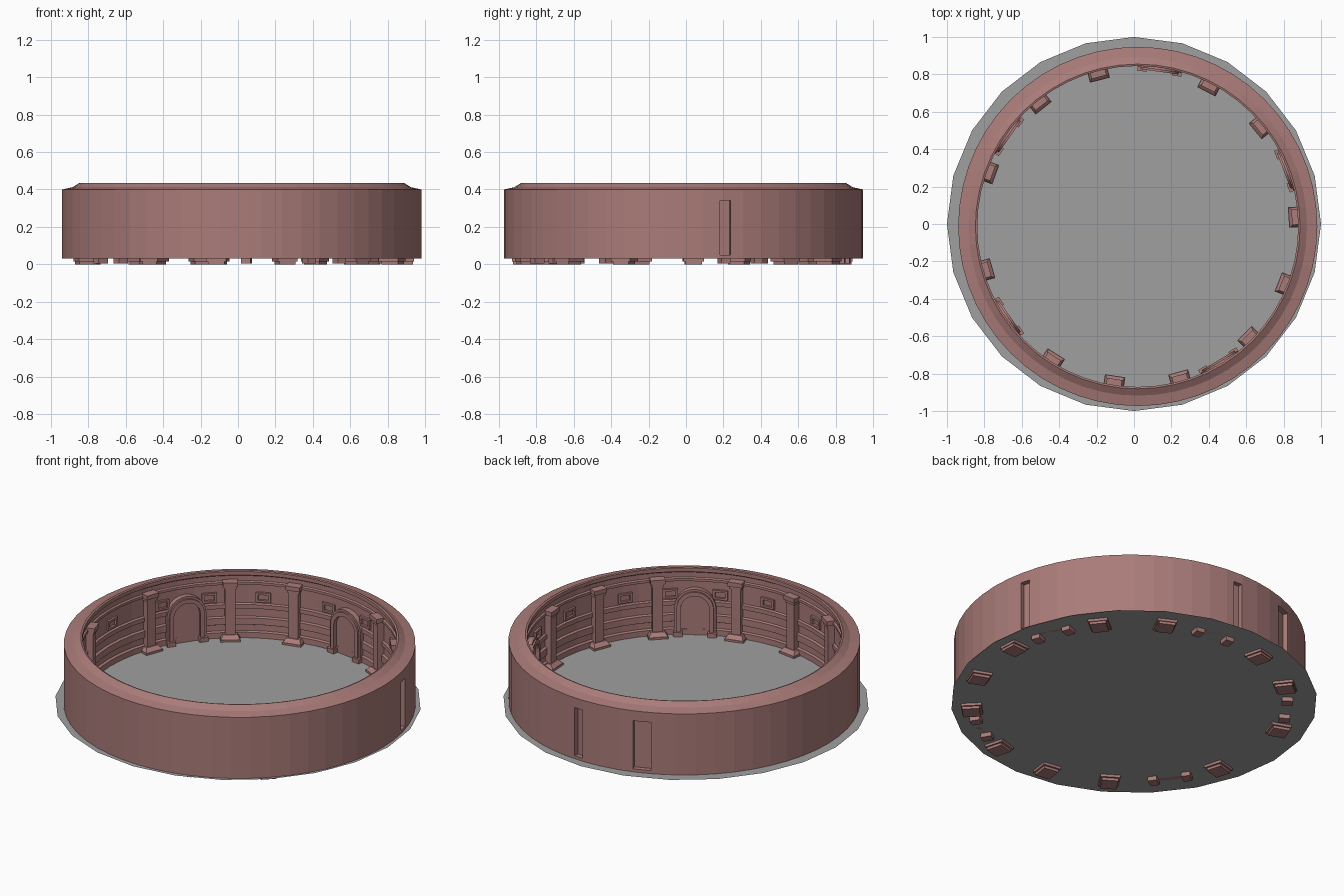
import bpy, bmesh
from math import pi, sin, cos, radians
from mathutils import Matrix, Vector

cube = bpy.data.objects.get("Cube")
if cube:
    bpy.data.objects.remove(cube)

CENTRE = Vector((0.02, -0.013, 0))
COLUMNS = [3.4, 39, 63, 104.5, 128.5, 160, 196, 237.4, 261.4, 285.5, 315, 338.5]
ARCHES = [20.8, 82, 145, 215, 301]
SLOTS = [(13.5, 0.058), (88, 0.055), (111, 0.1), (189, 0.1)]


def material(name, colour):
    m = bpy.data.materials.new(name)
    m.use_nodes = True
    m.diffuse_color = colour
    m.node_tree.nodes["Principled BSDF"].inputs["Base Color"].default_value = colour
    return m


STONE = material("red stone", (0.40, 0.20, 0.19, 1))
GROUND = material("grey ground", (0.35, 0.35, 0.35, 1))


def finish(bm, name, mat):
    bmesh.ops.recalc_face_normals(bm, faces=bm.faces[:])
    mesh = bpy.data.meshes.new(name)
    bm.to_mesh(mesh)
    bm.free()
    mesh.materials.append(mat)
    ob = bpy.data.objects.new(name, mesh)
    bpy.context.scene.collection.objects.link(ob)
    return ob


def around(angle):
    """Frame whose x points outward and y along the wall."""
    return Matrix.Translation(CENTRE) @ Matrix.Rotation(radians(angle), 4, "Z")


def box(bm, angle, r0, r1, width, z0, z1, side=0, taper=1):
    verts = bmesh.ops.create_cube(bm, size=1)["verts"]
    for v in verts:
        k = taper if v.co.z > 0 else 1
        x = r1 if v.co.x > 0 else r1 - (r1 - r0) * k
        v.co = around(angle) @ Vector((x, side + v.co.y * width * k,
                                       z1 if v.co.z > 0 else z0))


def arch_strip(bm, angle, r0, r1, inner, outer, spring=0.195, steps=12):
    """Half-round arch on straight legs, with a rectangular section."""
    path = [(1, 0.03, 0)]
    path += [(cos(pi * i / steps), spring, sin(pi * i / steps)) for i in range(steps + 1)]
    path += [(-1, 0.03, 0)]
    rings = []
    for side, z, rise in path:
        rings.append([bm.verts.new(around(angle) @ Vector((r, side * w, z + rise * w)))
                      for r, w in ((r0, inner), (r0, outer), (r1, outer), (r1, inner))])
    for a, b in zip(rings, rings[1:]):
        for i in range(4):
            j = (i + 1) % 4
            bm.faces.new((a[i], a[j], b[j], b[i]))
    bm.faces.new(rings[0])
    bm.faces.new(rings[-1])


# Ground disc
bm = bmesh.new()
bmesh.ops.create_circle(bm, cap_ends=True, radius=1, segments=24,
                        matrix=Matrix.Translation((0, 0, 0.03)))
finish(bm, "ground_disc", GROUND)

# Ring wall: outer face, sloped coping, moulded inner face
profile = [(0.96, 0.032), (0.96, 0.40), (0.905, 0.412), (0.868, 0.435), (0.858, 0.432),
           (0.858, 0.41), (0.874, 0.40), (0.874, 0.37), (0.864, 0.365), (0.864, 0.35),
           (0.878, 0.345), (0.878, 0.235), (0.866, 0.23), (0.866, 0.205), (0.878, 0.20),
           (0.878, 0.155), (0.864, 0.15), (0.864, 0.11), (0.874, 0.105), (0.874, 0.07),
           (0.86, 0.065), (0.86, 0.032)]
SEGMENTS = 56
bm = bmesh.new()
rings = [[bm.verts.new(around(360 * s / SEGMENTS) @ Vector((r, 0, z))) for r, z in profile]
         for s in range(SEGMENTS)]
for s in range(SEGMENTS):
    a, b = rings[s], rings[(s + 1) % SEGMENTS]
    for i in range(len(profile)):
        j = (i + 1) % len(profile)
        bm.faces.new((a[i], a[j], b[j], b[i]))
wall = finish(bm, "ring_wall", STONE)

# Tall shallow slots cut into the outer face
bm = bmesh.new()
for angle, width in SLOTS:
    box(bm, angle, 0.93, 1.0, width, 0.05, 0.34)
cutter = finish(bm, "slot_cutter", STONE)
cutter.hide_render = True
mod = wall.modifiers.new("slots", "BOOLEAN")
mod.operation = "DIFFERENCE"
mod.solver = "EXACT"
mod.object = cutter
bpy.context.view_layer.objects.active = wall
bpy.ops.object.modifier_apply(modifier=mod.name)
bpy.data.objects.remove(cutter)

# Pilasters: footing, plinth, shaft and stepped capital
bm = bmesh.new()
for a in COLUMNS:
    box(bm, a, 0.82, 0.915, 0.09, 0.0, 0.015)
    box(bm, a, 0.808, 0.92, 0.11, 0.015, 0.042)
    box(bm, a, 0.81, 0.90, 0.105, 0.042, 0.062, taper=0.75)
    box(bm, a, 0.838, 0.90, 0.056, 0.06, 0.35)
    box(bm, a, 0.832, 0.90, 0.068, 0.335, 0.352)
    box(bm, a, 0.825, 0.90, 0.082, 0.352, 0.378)
finish(bm, "pilasters", STONE)

# Blind arches: raised ring, outer trim, flat panel and feet
bm = bmesh.new()
for a in ARCHES:
    arch_strip(bm, a, 0.835, 0.89, 0.078, 0.102)
    arch_strip(bm, a, 0.845, 0.89, 0.10, 0.115)
    box(bm, a, 0.858, 0.89, 0.16, 0.03, 0.195)
    arch_strip(bm, a, 0.858, 0.89, 0.001, 0.08)
    for side in (-0.094, 0.094):
        box(bm, a, 0.825, 0.885, 0.05, 0.005, 0.055, side)
finish(bm, "blind_arches", STONE)

# Small framed windows in each bay and beside every arch
window_angles = [a + s for a in ARCHES for s in (-9, 9)]
for a, b in zip(COLUMNS, COLUMNS[1:] + [COLUMNS[0] + 360]):
    if not any(a < arch < b for arch in ARCHES):
        window_angles.append((a + b) / 2)
bm = bmesh.new()
for a in window_angles:
    for z in (0.245, 0.29):
        box(bm, a, 0.864, 0.885, 0.084, z, z + 0.012)
    for side in (-0.035, 0.035):
        box(bm, a, 0.864, 0.885, 0.014, 0.257, 0.29, side)
finish(bm, "window_frames", STONE)
